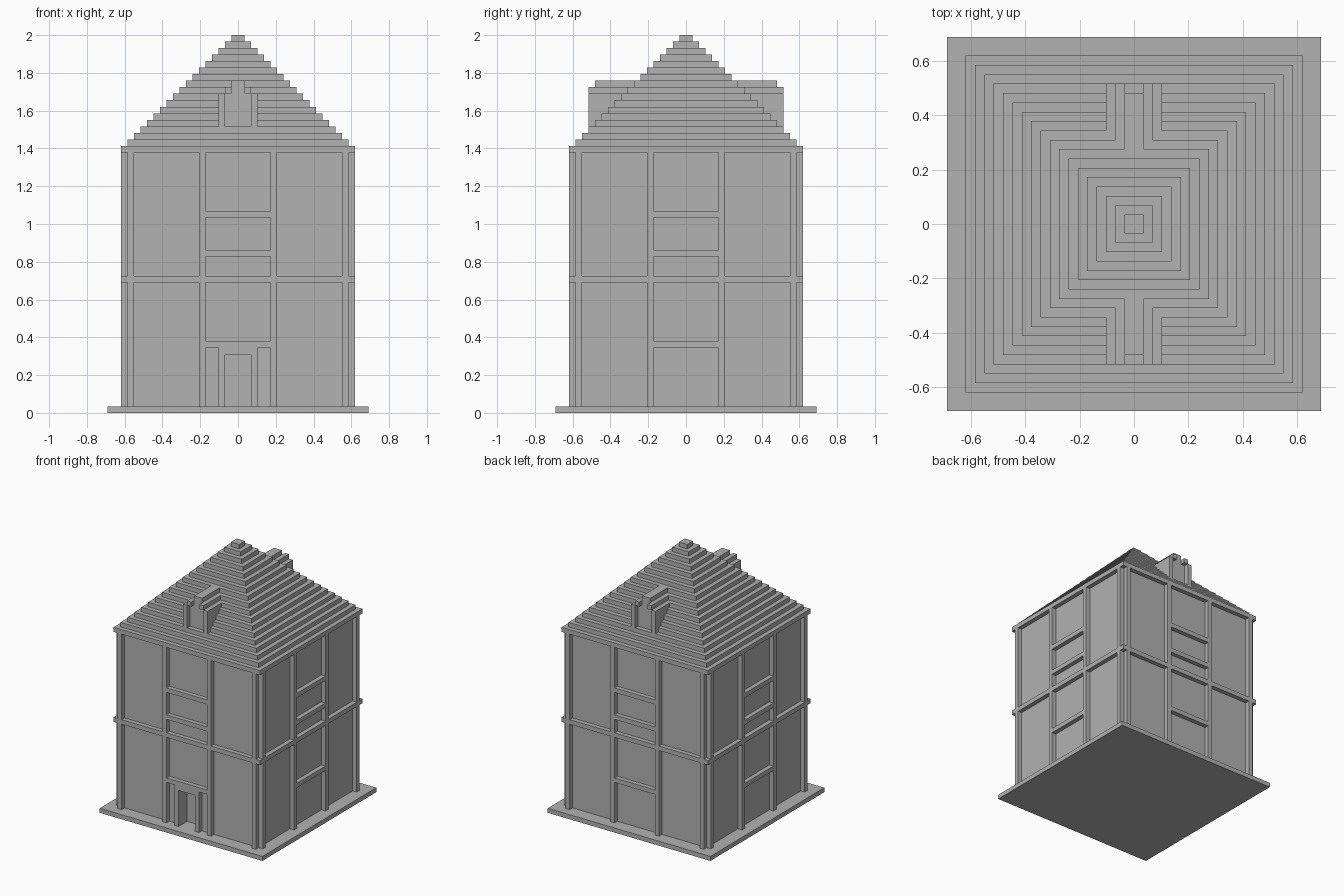
import bpy
import bmesh
from math import pi
from mathutils import Matrix, Vector

U = 2 / 58  # one block of the modelling grid

cube = bpy.data.objects.get("Cube")
if cube:
    bpy.data.objects.remove(cube, do_unlink=True)

GREY = (0.445, 0.445, 0.445, 1)
stone = bpy.data.materials.new("stone grey")
stone.use_nodes = True
stone.diffuse_color = GREY
stone.node_tree.nodes["Principled BSDF"].inputs["Base Color"].default_value = GREY


def add_box(bm, x, y, z, turn=0):
    """Box from (min, max) ranges in blocks, turned about the z axis."""
    centre = Vector([sum(r) / 2 for r in (x, y, z)])
    size = [r[1] - r[0] for r in (x, y, z)]
    m = Matrix.Rotation(turn, 4, "Z") @ Matrix.Translation(centre) @ Matrix.Diagonal((*size, 1))
    bmesh.ops.create_cube(bm, size=1, matrix=m)


def finish(name, bm):
    bmesh.ops.scale(bm, vec=(U, U, U), verts=bm.verts)
    bmesh.ops.recalc_face_normals(bm, faces=bm.faces)
    mesh = bpy.data.meshes.new(name)
    bm.to_mesh(mesh)
    bm.free()
    mesh.materials.append(stone)
    obj = bpy.data.objects.new(name, mesh)
    bpy.context.collection.objects.link(obj)
    return obj


def box_object(name, x, y, z):
    bm = bmesh.new()
    add_box(bm, x, y, z)
    return finish(name, bm)


SIDES = [i * pi / 2 for i in range(4)]

# Ground slab, walls and the beam around the middle
box_object("ground_slab", (-20, 20), (-20, 20), (0, 1))
walls = box_object("walls", (-17, 17), (-17, 17), (1, 40))
box_object("middle_beam", (-18, 18), (-18, 18), (20, 21))

# Doorway recess cut into the front wall
cutter = box_object("doorway_cutter", (-2, 2), (-19, -15), (0, 9))
cutter.hide_render = True
cut = walls.modifiers.new("doorway", "BOOLEAN")
cut.operation = "DIFFERENCE"
cut.solver = "EXACT"
cut.object = cutter
bpy.context.view_layer.objects.active = walls
bpy.ops.object.modifier_apply(modifier="doorway")
bpy.data.objects.remove(cutter, do_unlink=True)

# Upright posts on every side, below and above the beam
bm = bmesh.new()
for turn in SIDES:
    for x in (-17, -6, 5, 16):
        for z in ((1, 20), (21, 40)):
            add_box(bm, (x, x + 1), (-18, -17), z, turn)
finish("wall_posts", bm)

# Short rails between the middle posts
bm = bmesh.new()
for turn in SIDES:
    for z in (10, 24, 30):
        add_box(bm, (-5, 5), (-18, -17), (z, z + 1), turn)
finish("wall_rails", bm)

# Door frame
bm = bmesh.new()
for x in (-3, 2):
    add_box(bm, (x, x + 1), (-18, -17), (1, 10))
add_box(bm, (-2, 2), (-18, -17), (9, 10))
finish("door_frame", bm)

# Stepped pyramid roof, skinned from square rings
bm = bmesh.new()
rings = []
for half in range(18, 0, -1):
    for z in (58 - half, 59 - half):
        corners = ((-half, -half), (half, -half), (half, half), (-half, half))
        rings.append([bm.verts.new((x, y, z)) for x, y in corners])
bm.faces.new(rings[0])
bm.faces.new(rings[-1])
for low, high in zip(rings, rings[1:]):
    for i in range(4):
        j = (i + 1) % 4
        bm.faces.new((low[i], low[j], high[j], high[i]))
finish("stepped_roof", bm)

# Front and back dormers, each part running back until it meets the roof
for name, turn in (("front_dormer", 0), ("back_dormer", pi)):
    bm = bmesh.new()
    for x, front, z in (
        ((-3, -2), -15, (44, 49)),  # cheeks
        ((2, 3), -15, (44, 49)),
        ((-2, -1), -15, (49, 50)),  # roof steps
        ((1, 2), -15, (49, 50)),
        ((-2, 2), -14, (44, 49)),   # window panel
        ((-1, 1), -14, (49, 51)),   # ridge
    ):
        add_box(bm, x, (front, z[1] - 59), z, turn)
    finish(name, bm)
